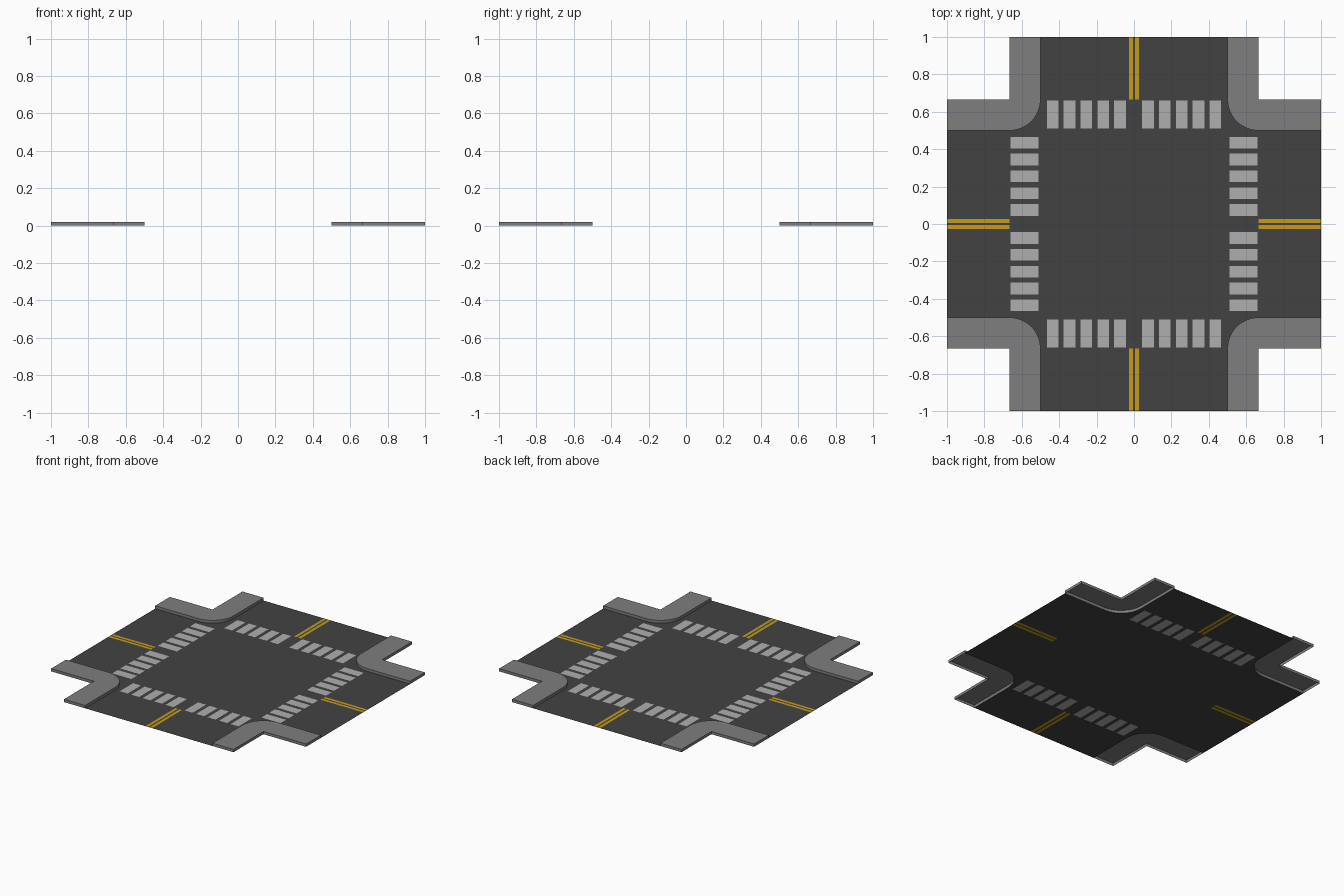
import bpy, bmesh, math

if "Cube" in bpy.data.objects:
    bpy.data.objects.remove(bpy.data.objects["Cube"])

HALF = 1.0      # half length of the tile
CURB = 0.5      # half width of the carriageway
OUT = 0.665     # outer edge of the pavements
H = 0.02        # pavement height
STRIPES = [0.075 + 0.09 * i for i in range(5)]
SW = 0.031      # half width of a crossing stripe
C0, C1 = 0.51, 0.66   # crossing band
L0, L1 = 0.006, 0.026  # one of the two centre lines


def material(name, rgb):
    m = bpy.data.materials.new(name)
    m.diffuse_color = (*rgb, 1)
    m.use_nodes = True
    m.node_tree.nodes["Principled BSDF"].inputs["Base Color"].default_value = m.diffuse_color
    return m


ASPHALT = material("asphalt", (0.055, 0.055, 0.055))
CONCRETE = material("concrete", (0.21, 0.21, 0.21))
WHITE = material("white_paint", (0.43, 0.43, 0.43))
YELLOW = material("yellow_paint", (0.57, 0.33, 0.01))


def finish(bm, name, mat):
    bmesh.ops.remove_doubles(bm, verts=bm.verts, dist=1e-5)
    me = bpy.data.meshes.new(name)
    bm.to_mesh(me)
    bm.free()
    me.materials.append(mat)
    ob = bpy.data.objects.new(name, me)
    bpy.context.collection.objects.link(ob)
    return ob


def corner(sx, sy):
    """Rounded kerb line of one quadrant, with its winding corrected."""
    r = OUT - CURB
    arc = []
    for i in range(13):
        a = math.pi + math.pi / 2 * i / 12
        arc.append((OUT + r * math.cos(a), OUT + r * math.sin(a)))
    walk = arc + [(HALF, CURB), (HALF, OUT), (OUT, OUT), (OUT, HALF), (CURB, HALF)]
    fill = arc[::-1] + [(CURB, CURB)]
    out = []
    for pts in (walk, fill):
        pts = [(x * sx, y * sy) for x, y in pts]
        out.append(pts if sx * sy > 0 else pts[::-1])
    return out


def in_line(u, v):
    return L0 < abs(u) < L1 and abs(v) > OUT


def in_stripe(u, v):
    return C0 < abs(v) < C1 and any(abs(abs(u) - s) < SW for s in STRIPES)


def is_yellow(x, y):
    return in_line(x, y) or in_line(y, x)


def is_road(x, y):
    on_tile = abs(x) < CURB or abs(y) < CURB
    return on_tile and not is_yellow(x, y) and not in_stripe(x, y)


# Shared grid lines, so that paint is set flush into the asphalt
half_breaks = [L0, L1, CURB, C0, C1, OUT, HALF]
half_breaks += [s + d for s in STRIPES for d in (-SW, SW)]
BREAKS = sorted([-b for b in half_breaks] + [0] + half_breaks)


def sheet(test, z=0.0):
    bm = bmesh.new()
    for x0, x1 in zip(BREAKS, BREAKS[1:]):
        for y0, y1 in zip(BREAKS, BREAKS[1:]):
            if test((x0 + x1) / 2, (y0 + y1) / 2):
                bm.faces.new([bm.verts.new((x, y, z)) for x, y in
                              ((x0, y0), (x1, y0), (x1, y1), (x0, y1))])
    return bm


# Carriageway, with the corners filled out to the rounded kerbs
road = sheet(is_road)
for sx in (-1, 1):
    for sy in (-1, 1):
        road.faces.new([road.verts.new((x, y, 0)) for x, y in corner(sx, sy)[1]])
finish(road, "road_surface", ASPHALT)

# Painted markings
finish(sheet(is_yellow), "centre_lines", YELLOW)
finish(sheet(in_stripe), "crossings_front_back", WHITE)
finish(sheet(lambda x, y: in_stripe(y, x), 0.001), "crossings_left_right", WHITE)

# Four raised pavements, open underneath
for sx, side in ((-1, "left"), (1, "right")):
    for sy, end in ((-1, "front"), (1, "back")):
        pts = corner(sx, sy)[0]
        bm = bmesh.new()
        low = [bm.verts.new((x, y, 0)) for x, y in pts]
        top = [bm.verts.new((x, y, H)) for x, y in pts]
        bm.faces.new(top)
        for i in range(len(pts)):
            j = (i + 1) % len(pts)
            bm.faces.new((low[i], low[j], top[j], top[i]))
        ob = finish(bm, f"pavement_{end}_{side}", CONCRETE)
        bpy.ops.object.select_all(action='DESELECT')
        bpy.context.view_layer.objects.active = ob
        ob.select_set(True)
        bpy.ops.object.shade_smooth_by_angle(angle=math.radians(30))
